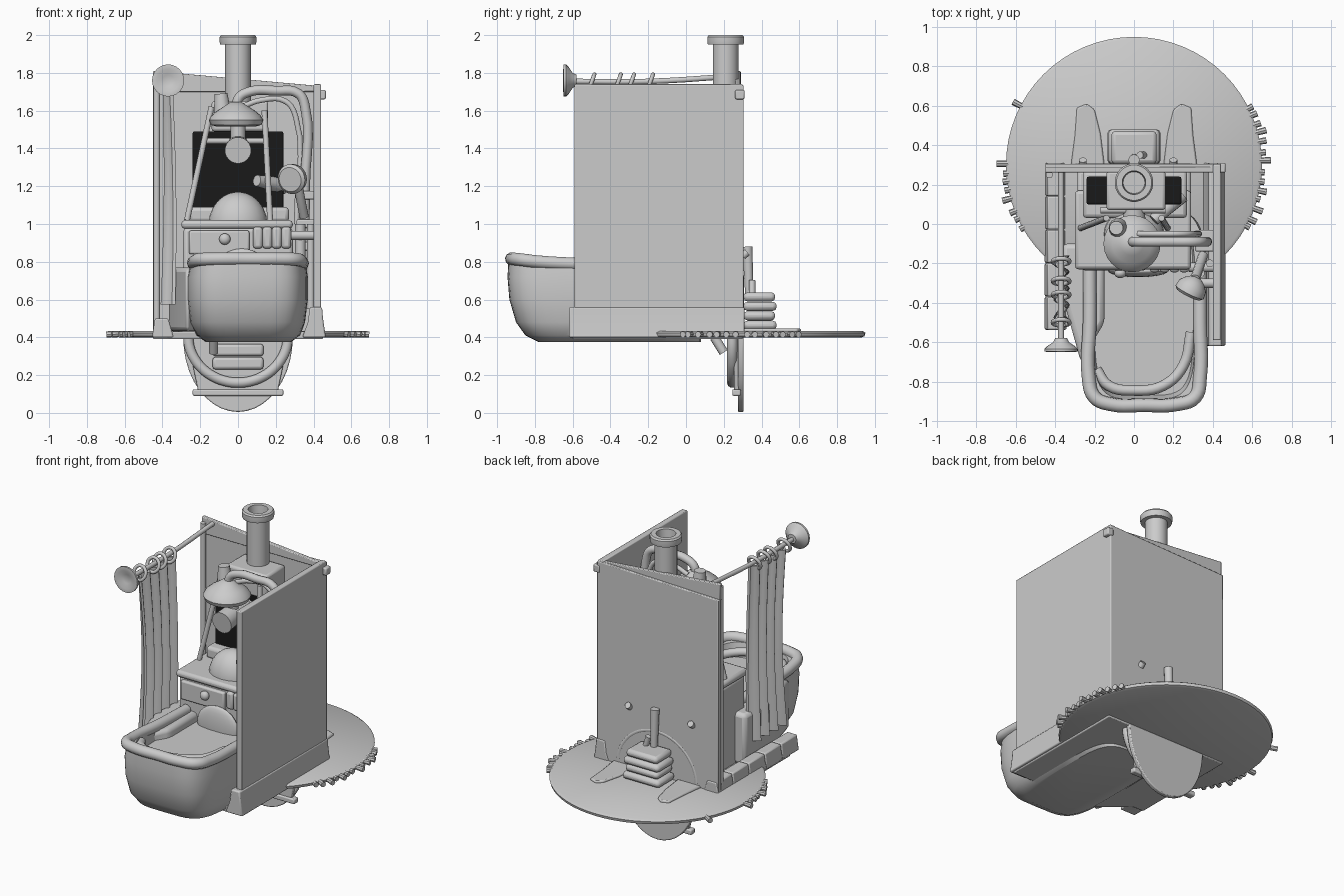
import bpy, bmesh, math, random
from mathutils import Vector
random.seed(4)
black = bpy.data.materials.new("black")
black.diffuse_color = (0.01, 0.01, 0.01, 1)


def mesh(name, verts, faces, bevel=0.0, smooth=True):
    me = bpy.data.meshes.new(name)
    me.from_pydata(verts, [], faces)
    bm = bmesh.new()
    bm.from_mesh(me)
    bmesh.ops.recalc_face_normals(bm, faces=bm.faces)
    bm.to_mesh(me)
    bm.free()
    ob = bpy.data.objects.new(name, me)
    bpy.context.collection.objects.link(ob)
    if bevel:
        m = ob.modifiers.new("bevel", 'BEVEL')
        m.width, m.segments = bevel, 2
    if smooth:
        bpy.context.view_layer.objects.active = ob
        ob.select_set(True)
        bpy.ops.object.shade_smooth_by_angle(angle=math.radians(35))
        ob.select_set(False)
    return ob


def loft(name, rings, bevel=0.0):
    n = len(rings[0])
    v = [p for r in rings for p in r]
    f = [(k*n+i, k*n+(i+1) % n, (k+1)*n+(i+1) % n, (k+1)*n+i)
         for k in range(len(rings)-1) for i in range(n)]
    f += [tuple(range(n)), tuple(range(len(v)-n, len(v)))]
    return mesh(name, v, f, bevel)


def prism_z(name, pts, z0, z1, bevel=0.0):
    return loft(name, [[(x, y, z) for x, y in pts] for z in (z0, z1)], bevel)


def prism_y(name, pts, y0, y1, bevel=0.0):
    return loft(name, [[(x, y, z) for x, z in pts] for y in (y0, y1)], bevel)


def box(name, x0, x1, y0, y1, z0, z1, bevel=0.008):
    return prism_z(name, [(x0, y0), (x1, y0), (x1, y1), (x0, y1)], z0, z1, bevel)


def lathe(name, start, direction, profile, n=24):
    # profile: (distance along axis, radius)
    d = Vector(direction).normalized()
    u = d.orthogonal().normalized()
    w = d.cross(u)
    s = Vector(start)
    return loft(name, [[s + d*h + (u*math.cos(a) + w*math.sin(a))*r
                        for a in [2*math.pi*i/n for i in range(n)]] for h, r in profile])


def rod(name, a, b, r, r2=None, n=12):
    d = Vector(b) - Vector(a)
    return lathe(name, a, d, [(0, r), (d.length, r if r2 is None else r2)], n)


def tube(name, pts, r, closed=False):
    cu = bpy.data.curves.new(name, 'CURVE')
    cu.dimensions, cu.bevel_depth, cu.bevel_resolution = '3D', r, 3
    cu.resolution_u, cu.use_fill_caps = 5, True
    sp = cu.splines.new('BEZIER')
    sp.bezier_points.add(len(pts)-1)
    for b, p in zip(sp.bezier_points, pts):
        b.co = p
        b.handle_left_type = b.handle_right_type = 'AUTO'
    sp.use_cyclic_u = closed
    ob = bpy.data.objects.new(name, cu)
    bpy.context.collection.objects.link(ob)
    bpy.context.view_layer.objects.active = ob
    ob.select_set(True)
    bpy.ops.object.convert(target='MESH')
    bpy.context.object.select_set(False)


def ball(name, c, s, n=24):
    prof = [(-math.cos(math.pi*i/12), max(0.02, math.sin(math.pi*i/12))) for i in range(13)]
    return loft(name, [[(c[0]+s[0]*r*math.cos(2*math.pi*i/n), c[1]+s[1]*r*math.sin(2*math.pi*i/n),
                         c[2]+s[2]*h) for i in range(n)] for h, r in prof])


# Walls, floor and skirting
box("right_wall", 0.40, 0.44, -0.59, 0.30, 0.45, 1.74, 0.006)
prism_y("back_wall", [(-0.45, 0.42), (0.44, 0.42), (0.44, 1.735), (-0.45, 1.71)], 0.275, 0.305, 0.005)
prism_y("back_wall_cap", [(-0.45, 1.70), (0.44, 1.70), (0.44, 1.73), (-0.45, 1.81)], 0.262, 0.29, 0.005)
rod("left_edge_post", (-0.43, 0.25, 0.45), (-0.43, 0.25, 1.78), 0.018)
prism_z("floor", [(-0.45, 0.30), (0.45, 0.30), (0.45, -0.6), (-0.2, -0.6), (-0.37, -0.45), (-0.45, -0.45)],
        0.39, 0.43, 0.006)
prism_y("right_skirting", [(0.34, 0.40), (0.465, 0.40), (0.45, 0.50), (0.445, 0.56), (0.38, 0.56), (0.37, 0.48)],
        -0.62, 0.31, 0.008)
for i in range(5):
    y = 0.31 - i*0.17
    prism_y("left_curb_block", [(-0.455, 0.40), (-0.34, 0.40), (-0.37, 0.50), (-0.44, 0.50)], y-0.167, y, 0.008)
box("corner_bracket", 0.42, 0.465, 0.26, 0.31, 1.66, 1.71)

# Round rug with fringe and flat slippers
lathe("round_rug", (0, 0.30, 0.40), (0, 0, 1), [(0, 0.63), (0.006, 0.645), (0.024, 0.65), (0.034, 0.635)], 64)
for side in (-1, 1):
    for i in range(14):
        if side < 0 and 7 < i < 13:
            continue
        a = math.radians(-29 + i*4.3 + random.uniform(-1, 1))
        c, s, L = side*math.cos(a), math.sin(a), random.uniform(0.66, 0.70)
        rod("rug_fringe", (c*0.61, 0.3+s*0.61, 0.42), (c*L, 0.3+s*L, 0.415), 0.014, 0.017, 8)
    prism_z("flat_slipper", [(side*x-0.01*side, y) for x, y in
            [(0.16, 0.30), (0.18, 0.46), (0.21, 0.58), (0.25, 0.61), (0.30, 0.59), (0.31, 0.45), (0.33, 0.30)]],
            0.425, 0.447, 0.008)

# Folded towels with brush behind the wall
for i in range(4):
    w = (0.135, 0.12, 0.13, 0.115)[i]
    box("folded_towel", -w, w, 0.305, 0.48-0.008*(i % 2), 0.44+i*0.05, 0.488+i*0.05, 0.02)
rod("brush_handle", (0, 0.335, 0.62), (0, 0.325, 0.88), 0.022, 0.028)
rod("brush_peg", (0.05, 0.35, 0.63), (0.03, 0.35, 0.70), 0.018)
for x in (-0.26, 0.2):
    rod("wall_hook", (x, 0.30, 0.83), (x, 0.325, 0.85), 0.02)
tube("wall_arch", [(0.29*math.cos(math.pi*i/10), 0.292, 0.43+0.29*math.sin(math.pi*i/10)) for i in range(11)], 0.016)

# Hanging half plate with tray and ring under the floor
prism_y("lower_plate", [(0.29*math.cos(math.pi*i/20), 0.40-0.395*math.sin(math.pi*i/20)) for i in range(21)],
        0.275, 0.305, 0.006)
prism_y("lower_box", [(-0.27, 0.40), (-0.21, 0.11), (0.21, 0.11), (0.27, 0.40)], 0.255, 0.28, 0.006)
box("lower_tray", -0.24, 0.24, 0.245, 0.29, 0.09, 0.125)
tube("lower_ring", [(0.265*math.cos(math.pi*i/12), 0.245, 0.41-0.25*math.sin(math.pi*i/12)) for i in range(13)], 0.028)
for z in (0.23, 0.30):
    box("lower_cushion", -0.135, 0.135, 0.225, 0.27, z, z+0.065, 0.015)
rod("lower_peg", (-0.13, 0.15, 0.40), (-0.13, 0.20, 0.32), 0.025)


# Bathtub
def outline(x0, x1, y0, y1, z, slope=0.0, n=48):
    cx, cy, rx, ry = (x0+x1)/2, (y0+y1)/2, (x1-x0)/2, (y1-y0)/2
    out = []
    for i in range(n):
        a = 2*math.pi*i/n
        c, s = math.cos(a), math.sin(a)
        y = cy + ry*math.copysign(abs(s)**0.45, s)
        out.append((cx + rx*math.copysign(abs(c)**0.45, c), y, z - slope*(y+0.95)))
    return out


loft("bathtub", [outline(-0.17, 0.28, -0.78, 0.08, 0.375), outline(-0.22, 0.33, -0.85, 0.08, 0.41),
                 outline(-0.255, 0.355, -0.90, 0.08, 0.48), outline(-0.268, 0.37, -0.935, 0.08, 0.6),
                 outline(-0.268, 0.37, -0.945, 0.08, 0.72), outline(-0.25, 0.36, -0.94, 0.08, 0.81, 0.05),
                 outline(-0.21, 0.31, -0.89, 0.05, 0.81, 0.05), outline(-0.20, 0.30, -0.87, 0.05, 0.715)])
tube("bathtub_rim", [(-0.225, -0.22, 0.775), (-0.225, -0.5, 0.785), (-0.23, -0.78, 0.80), (-0.20, -0.88, 0.812),
                     (-0.12, -0.915, 0.815), (0.05, -0.92, 0.815), (0.22, -0.915, 0.815), (0.31, -0.88, 0.812),
                     (0.335, -0.78, 0.80), (0.335, -0.5, 0.785), (0.335, -0.22, 0.775)], 0.035)
tube("inner_rim", [(-0.19, -0.74, 0.77), (-0.13, -0.82, 0.78), (0, -0.845, 0.78), (0.15, -0.82, 0.78),
                   (0.25, -0.72, 0.77), (0.29, -0.55, 0.77)], 0.027)
prism_z("tub_side_ledge", [(-0.365, -0.36), (-0.27, -0.70), (-0.15, -0.5), (-0.15, -0.1), (-0.365, -0.1)],
        0.43, 0.77, 0.025)
ball("tub_back_arch", (0.02, -0.24, 0.74), (0.15, 0.03, 0.13))

# Cabinet with drawer, knob and towel
box("cabinet", -0.29, 0.29, -0.21, 0.275, 0.42, 0.98, 0.02)
box("cabinet_top", -0.30, 0.29, -0.23, 0.17, 0.975, 1.02, 0.018)
box("drawer_front", -0.26, 0.06, -0.235, -0.2, 0.84, 0.965, 0.01)
ball("drawer_knob", (-0.07, -0.25, 0.92), (0.03, 0.025, 0.03))
for i in range(4):
    box("towel_fold", 0.08+i*0.05, 0.13+i*0.05, -0.245, -0.2, 0.87, 0.985, 0.015)
ball("cushion_dome", (0, -0.05, 1.0), (0.155, 0.13, 0.17))

# Stove body with black openings
box("stove_base", -0.26, 0.27, 0.03, 0.27, 1.01, 1.09, 0.02)
box("stove_opening", -0.24, 0.24, 0.10, 0.24, 1.08, 1.49).data.materials.append(black)
box("stove_hood", -0.14, 0.16, 0.07, 0.27, 1.49, 1.65, 0.015)
for a, b in (((-0.14, 0.03, 1.62), (-0.27, -0.02, 1.02)), ((0.14, 0.03, 1.60), (0.17, -0.02, 1.02)),
             ((-0.17, 0.07, 1.44), (0.16, 0.07, 1.44))):
    rod("stove_strut", a, b, 0.016)
lathe("chimney", (0, 0.21, 1.60), (0, 0, 1), [(0, 0.068), (0.35, 0.068), (0.35, 0.095), (0.365, 0.098),
                                             (0.39, 0.098), (0.40, 0.09), (0.40, 0.06), (0.34, 0.055)], 28)

# Shower head and pipework
lathe("shower_head", (-0.01, -0.10, 1.515), (0, 0, 1),
      [(0, 0.10), (0.01, 0.135), (0.035, 0.145), (0.06, 0.13), (0.085, 0.10), (0.11, 0.06), (0.13, 0.03)])
rod("shower_neck", (-0.08, -0.02, 1.57), (-0.09, -0.02, 1.69), 0.05, 0.035)
rod("shower_shaft", (0, -0.06, 1.36), (0, -0.06, 1.53), 0.04)
rod("spout", (0, 0.08, 1.42), (0, -0.17, 1.39), 0.055, 0.07, 20)
tube("shower_pipe", [(0, -0.09, 1.60), (0, -0.09, 1.66), (0.06, -0.09, 1.70), (0.20, -0.09, 1.705),
                     (0.32, -0.09, 1.69), (0.355, -0.09, 1.62), (0.355, -0.09, 1.2), (0.35, -0.09, 0.80)], 0.026)
tube("thin_pipe", [(0.02, -0.05, 1.62), (0.12, -0.05, 1.655), (0.25, -0.05, 1.65), (0.305, -0.05, 1.57),
                   (0.31, -0.05, 1.0)], 0.015)
lathe("hand_shower", (0.32, -0.27, 1.25), (-0.3, -0.6, -0.1),
      [(0, 0.02), (0.02, 0.05), (0.05, 0.075), (0.085, 0.08), (0.10, 0.065)])
tube("hand_shower_handle", [(0.31, -0.28, 1.26), (0.33, -0.22, 1.14), (0.35, -0.16, 1.04)], 0.025)
rod("lever", (0.10, 0.02, 1.23), (0.24, 0.15, 1.20), 0.03, 0.045)
for z in (0.86, 0.98, 1.13):
    box("wall_bracket", 0.31, 0.405, -0.14, -0.03, z, z+0.045)
for y in (-0.22, -0.30):
    rod("tap", (0.28, y, 0.94), (0.40, y, 0.94), 0.025)
rod("tap_post", (0.33, -0.25, 0.78), (0.33, -0.25, 1.00), 0.028)
rod("wall_riser", (0.385, -0.2, 0.55), (0.385, -0.2, 1.0), 0.02)

# Curtain rail, rings and pleated curtain
tube("curtain_rail", [(-0.37, -0.60, 1.755), (-0.37, -0.2, 1.755), (-0.37, 0.28, 1.785)], 0.015)
lathe("rail_end", (-0.37, -0.58, 1.76), (0, -1, 0),
      [(0, 0.03), (0.02, 0.04), (0.04, 0.07), (0.055, 0.085), (0.068, 0.085), (0.07, 0.06), (0.055, 0.03)])
for y in (-0.50, -0.36, -0.29, -0.19):
    tube("curtain_ring", [(-0.37+0.042*math.cos(a), y+0.015*math.sin(a), 1.75+0.042*math.sin(a))
                          for a in [math.pi*i/4 for i in range(8)]], 0.011, True)
rows = []
for k in range(9):
    t = k/8
    front, back = [], []
    for i in range(33):
        s = i/32
        y = -0.16 - s*(0.36-0.03*math.sin(math.pi*t))
        x = -0.372 + 0.012*math.sin(3*t) + (0.018+0.012*t)*math.cos(s*8*math.pi)
        front.append((x-0.009, y, 1.735-1.16*t))
        back.append((x+0.009, y, 1.735-1.16*t))
    rows.append(front + back[::-1])
loft("curtain", rows)
